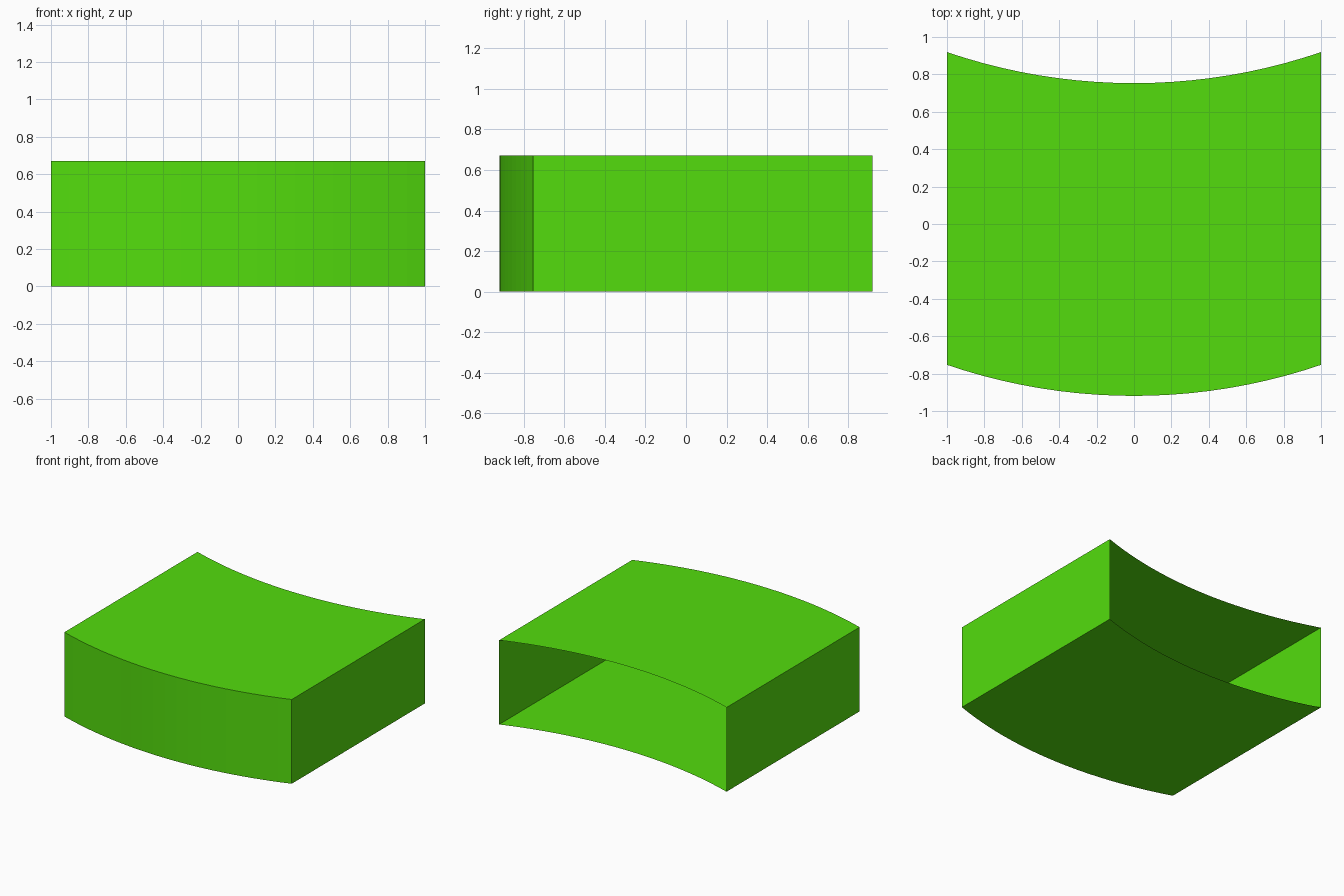
import bpy
import bmesh
import math

if "Cube" in bpy.data.objects:
    bpy.data.objects.remove(bpy.data.objects["Cube"])

HALF_W, HEIGHT, SAG = 1.0, 0.67, 0.166
FRONT_EDGE, BACK_EDGE = -0.753, 0.919   # y of the arc ends
SEGMENTS = 20

radius = (HALF_W ** 2 + SAG ** 2) / (2 * SAG)
half_angle = math.asin(HALF_W / radius)


def arc(y_end):
    """Plan-view arc across the width, bulging toward the front."""
    pts = []
    for i in range(SEGMENTS + 1):
        a = half_angle * (2 * i / SEGMENTS - 1)
        pts.append((radius * math.sin(a),
                    y_end + radius * (math.cos(half_angle) - math.cos(a))))
    return pts


green = bpy.data.materials.new("green")
green.diffuse_color = (0.087, 0.72, 0.004, 1.0)
green.use_nodes = True
green.node_tree.nodes["Principled BSDF"].inputs["Base Color"].default_value = green.diffuse_color

bm = bmesh.new()
front, back = arc(FRONT_EDGE), arc(BACK_EDGE)


def row(pts, z):
    return [bm.verts.new((x, y, z)) for x, y in pts]


front_low, front_high = row(front, 0), row(front, HEIGHT)
back_low, back_high = row(back, 0), row(back, HEIGHT)

# Curved front wall, floor and top as strips; the back stays open
for i in range(SEGMENTS):
    j = i + 1
    bm.faces.new((front_low[i], front_low[j], front_high[j], front_high[i]))
    bm.faces.new((front_low[j], front_low[i], back_low[i], back_low[j]))
    bm.faces.new((front_high[i], front_high[j], back_high[j], back_high[i]))

# Flat side walls
bm.faces.new((front_low[0], front_high[0], back_high[0], back_low[0]))
bm.faces.new((front_low[-1], back_low[-1], back_high[-1], front_high[-1]))

mesh = bpy.data.meshes.new("curved_open_box")
bm.to_mesh(mesh)
bm.free()
mesh.materials.append(green)
box = bpy.data.objects.new("curved_open_box", mesh)
bpy.context.collection.objects.link(box)
